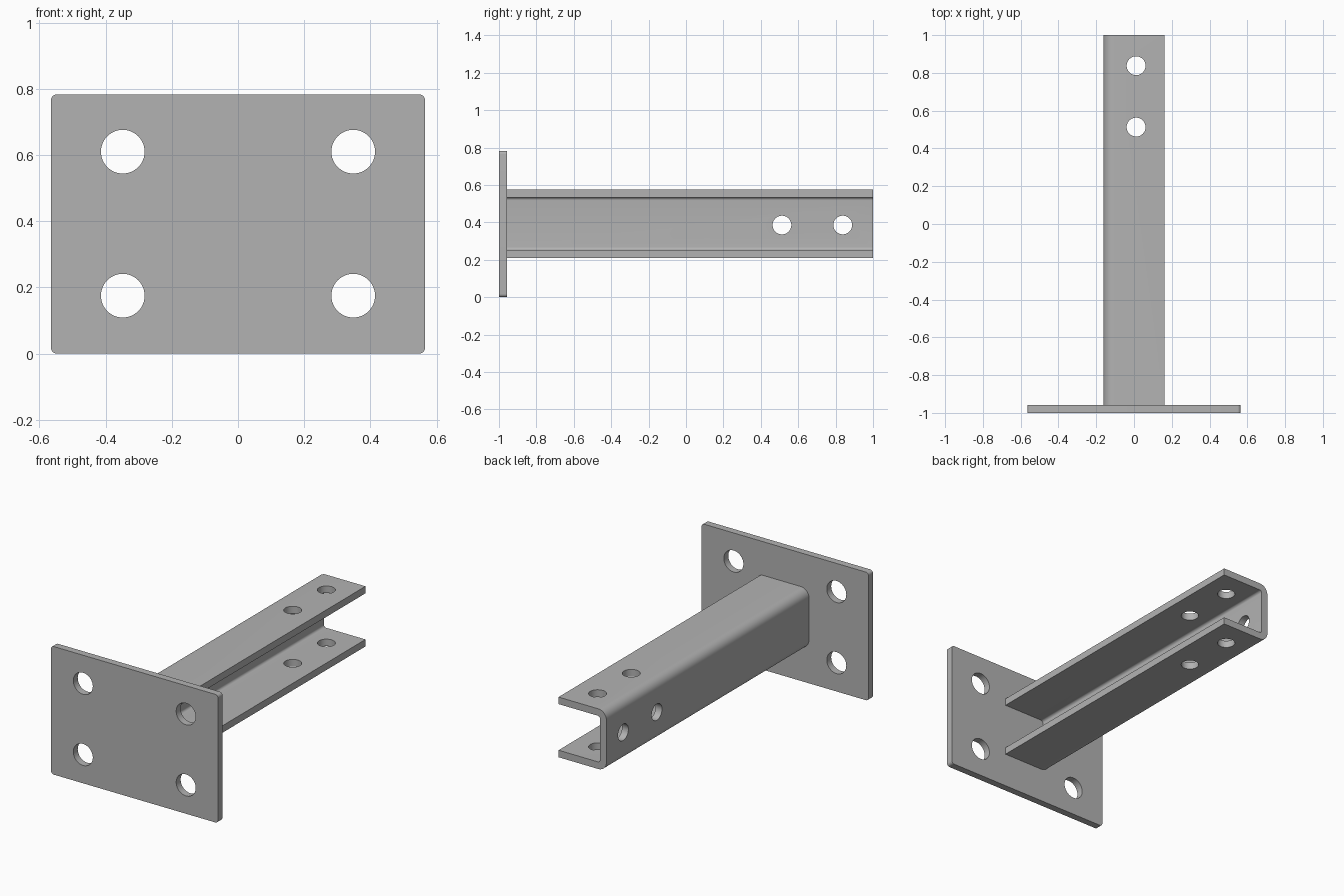
import bpy, bmesh
from math import pi, cos, sin
from mathutils import Matrix, Vector

cube = bpy.data.objects.get("Cube")
if cube:
    bpy.data.objects.remove(cube, do_unlink=True)

steel = bpy.data.materials.new("grey steel")
steel.use_nodes = True
grey = (0.45, 0.45, 0.45, 1)
steel.diffuse_color = grey
steel.node_tree.nodes["Principled BSDF"].inputs["Base Color"].default_value = grey


def add_object(name, bm):
    bmesh.ops.recalc_face_normals(bm, faces=bm.faces)
    mesh = bpy.data.meshes.new(name)
    bm.to_mesh(mesh)
    bm.free()
    mesh.materials.append(steel)
    obj = bpy.data.objects.new(name, mesh)
    bpy.context.collection.objects.link(obj)
    return obj


def rounded(corners, steps=8):
    """Outline with a quadrant fillet at each (x, z, radius) corner."""
    points = []
    for i, (x, z, r) in enumerate(corners):
        p = Vector((x, z))
        if r == 0:
            points.append(p)
            continue
        a = (Vector(corners[i - 1][:2]) - p).normalized() * r
        b = (Vector(corners[(i + 1) % len(corners)][:2]) - p).normalized() * r
        for k in range(steps + 1):
            t = k / steps * pi / 2
            points.append(p + a * (1 - sin(t)) + b * (1 - cos(t)))
    return points


def extrude_y(name, outline, y0, y1):
    bm = bmesh.new()
    face = bm.faces.new([bm.verts.new((p.x, y0, p.y)) for p in outline])
    ext = bmesh.ops.extrude_face_region(bm, geom=[face])
    verts = [v for v in ext["geom"] if isinstance(v, bmesh.types.BMVert)]
    bmesh.ops.translate(bm, vec=(0, y1 - y0, 0), verts=verts)
    return add_object(name, bm)


def drill(target, name, centres, radius, depth, axis):
    """Cut round holes through target along the given axis."""
    turn = Vector((0, 0, 1)).rotation_difference(Vector(axis)).to_matrix().to_4x4()
    bm = bmesh.new()
    for c in centres:
        bmesh.ops.create_cone(bm, cap_ends=True, segments=48, radius1=radius,
                              radius2=radius, depth=depth,
                              matrix=Matrix.Translation(c) @ turn)
    cutter = add_object(name, bm)
    cutter.hide_render = True
    mod = target.modifiers.new(name, "BOOLEAN")
    mod.object = cutter
    mod.solver = "EXACT"
    bpy.ops.object.select_all(action="DESELECT")
    bpy.context.view_layer.objects.active = target
    target.select_set(True)
    bpy.ops.object.modifier_apply(modifier=name)
    bpy.data.objects.remove(cutter, do_unlink=True)


# Wall plate with rounded corners and four bolt holes
W, H, R = 0.565, 0.783, 0.018
plate = extrude_y("wall_plate", rounded([(-W, 0, R), (W, 0, R), (W, H, R), (-W, H, R)]),
                  -1, -0.957)
drill(plate, "bolt_holes", [(x, -0.98, z) for x in (-0.348, 0.348) for z in (0.175, 0.61)],
      0.066, 0.3, (0, 1, 0))

# Channel arm, open towards +x, with bent corners
X, LOW, HIGH, T = 0.162, 0.209, 0.577, 0.043
OUT, IN = 0.055, 0.016
arm = extrude_y("channel_arm", rounded([
    (X, LOW, 0), (X, LOW + T, 0), (T - X, LOW + T, IN), (T - X, HIGH - T, IN),
    (X, HIGH - T, 0), (X, HIGH, 0), (-X, HIGH, OUT), (-X, LOW, OUT)]), -0.957, 1)

# Fixing holes through both flanges and through the web
ROWS = (0.513, 0.838)
drill(arm, "flange_holes", [(0.011, y, 0.39) for y in ROWS], 0.05, 0.8, (0, 0, 1))
drill(arm, "web_holes", [(-X, y, 0.386) for y in ROWS], 0.05, 0.2, (1, 0, 0))

for obj in (plate, arm):
    bpy.ops.object.select_all(action="DESELECT")
    bpy.context.view_layer.objects.active = obj
    obj.select_set(True)
    bpy.ops.object.shade_smooth_by_angle(angle=pi / 6)
